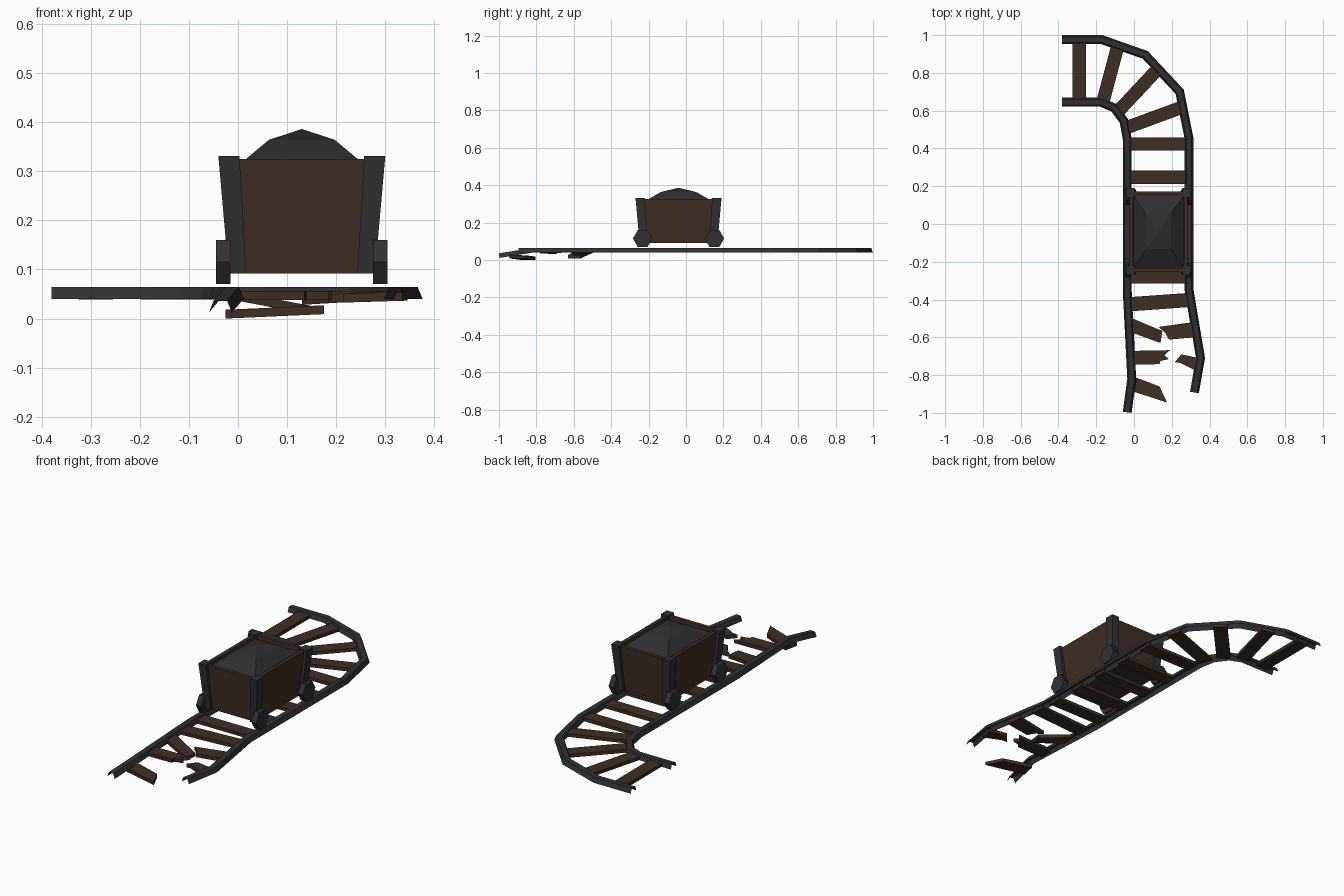
import bpy
from mathutils import Vector

if "Cube" in bpy.data.objects:
    bpy.data.objects.remove(bpy.data.objects["Cube"])


def mat(name, rgb):
    m = bpy.data.materials.new(name)
    m.diffuse_color = (*rgb, 1)
    m.use_nodes = True
    m.node_tree.nodes["Principled BSDF"].inputs["Base Color"].default_value = m.diffuse_color
    return m


WOOD = mat("dark wood", (0.048, 0.027, 0.017))
METAL = mat("dark iron", (0.029, 0.030, 0.031))
COAL = mat("coal", (0.028, 0.028, 0.029))


def make(name, verts, faces, material):
    me = bpy.data.meshes.new(name)
    me.from_pydata([tuple(v) for v in verts], [], faces)
    me.materials.append(material)
    ob = bpy.data.objects.new(name, me)
    bpy.context.collection.objects.link(ob)
    return ob


def prism(name, lower, upper, material):
    """Solid between two matching counter-clockwise rings."""
    n = len(lower)
    faces = [list(range(n))[::-1], list(range(n, 2 * n))]
    faces += [[i, (i + 1) % n, n + (i + 1) % n, n + i] for i in range(n)]
    return make(name, lower + upper, faces, material)


def rect(cx, cy, hx, hy, z):
    return [(cx - hx, cy - hy, z), (cx + hx, cy - hy, z), (cx + hx, cy + hy, z), (cx - hx, cy + hy, z)]


# Rails: an inverted open channel swept with mitred corners
PROFILE = [(-0.0235, -0.024), (-0.014, 0), (0.014, 0), (0.0235, -0.024)]


def rail(name, path):
    pts = [Vector(p) for p in path]
    verts, faces = [], []
    for i, p in enumerate(pts):
        a = (p - pts[max(i - 1, 0)]).xy
        b = (pts[min(i + 1, len(pts) - 1)] - p).xy
        a, b = (a if a.length else b).normalized(), (b if b.length else a).normalized()
        t = (a + b).normalized()
        side = Vector((t.y, -t.x, 0)) / max(t.dot(a), 0.5)
        verts += [p + side * s + Vector((0, 0, h)) for s, h in PROFILE]
        if i:
            k = 4 * i
            faces += [(k - 4 + j, k + j, k + j + 1, k - 3 + j) for j in range(3)]
    return make(name, verts, faces, METAL)


Z = 0.064
rail("inner_rail", [(-0.38, 0.645, Z), (-0.175, 0.645, Z), (-0.105, 0.615, Z), (-0.053, 0.545, Z),
                    (-0.036, 0.45, Z), (-0.036, -0.35, Z), (-0.012, -0.82, Z), (-0.036, -0.997, 0.036)])
rail("outer_rail", [(-0.38, 0.976, Z), (-0.17, 0.976, Z), (0.06, 0.895, Z), (0.242, 0.7, Z),
                    (0.291, 0.455, Z), (0.291, -0.345, Z), (0.352, -0.71, Z), (0.32, -0.892, Z)])


# Sleepers: planks given by their two ends
def sleeper(name, x1, y1, x2, y2, w=0.07):
    a, b = Vector((x1, y1, 0)), Vector((x2, y2, 0))
    d = (b - a).normalized()
    s = Vector((-d.y, d.x, 0)) * w / 2
    ring = [a - s, b - s, b + s, a + s]
    prism(name, [p + Vector((0, 0, 0.039)) for p in ring], [p + Vector((0, 0, 0.056)) for p in ring], WOOD)


for i in range(5):
    sleeper(f"sleeper_{i}", -0.03, 0.424 - 0.176 * i, 0.285, 0.424 - 0.176 * i)
sleeper("tilted_sleeper", -0.025, -0.425, 0.295, -0.402, 0.075)
sleeper("curve_sleeper_1", -0.29, 0.645, -0.29, 0.97)
sleeper("curve_sleeper_2", -0.165, 0.645, -0.085, 0.945)
sleeper("curve_sleeper_3", -0.085, 0.595, 0.13, 0.825)
sleeper("curve_sleeper_4", -0.04, 0.51, 0.265, 0.622)


# Broken sleepers: jagged outlines on a tilted plane
def shard(name, outline, z0, slope):
    lo = [(x, y, z0 + slope * x) for x, y in outline]
    prism(name, lo, [(x, y, z + 0.018) for x, y, z in lo], WOOD)


shard("broken_sleeper_1", [(-0.025, -0.57), (0.14, -0.63), (0.15, -0.565), (0.11, -0.55), (-0.02, -0.495)],
      0.036, -0.19)
shard("broken_sleeper_2", [(0.185, -0.612), (0.32, -0.6), (0.31, -0.52), (0.13, -0.545), (0.165, -0.575)],
      0.02, 0.06)
shard("broken_sleeper_3", [(-0.02, -0.745), (0.135, -0.742), (0.14, -0.725), (0.185, -0.715), (0.16, -0.695),
                           (0.19, -0.668), (-0.02, -0.672)], 0.038, 0)
shard("broken_sleeper_4", [(0.245, -0.735), (0.335, -0.78), (0.345, -0.71), (0.25, -0.69), (0.215, -0.733)],
      0.026, 0.03)
shard("broken_sleeper_5", [(-0.025, -0.88), (0.175, -0.945), (0.135, -0.86), (-0.01, -0.805)], 0.001, 0.045)

# Cart body: flared box with a recessed top
CX, CY = 0.13, -0.04
rings = [(0.135, 0.195, 0.092), (0.154, 0.213, 0.325), (0.135, 0.194, 0.325), (0.133, 0.192, 0.3)]
verts = [v for hx, hy, z in rings for v in rect(CX, CY, hx, hy, z)]
faces = [(3, 2, 1, 0), (12, 13, 14, 15)]
faces += [(4 * r + i, 4 * r + (i + 1) % 4, 4 * r + 4 + (i + 1) % 4, 4 * r + 4 + i)
          for r in range(3) for i in range(4)]
make("cart_body", verts, faces, WOOD)

# Coal heap: two-tier pyramid
verts = rect(CX, CY, 0.134, 0.193, 0.308) + rect(CX, CY, 0.067, 0.093, 0.364) + [(CX, CY, 0.386)]
faces = [(3, 2, 1, 0)] + [(i, (i + 1) % 4, 4 + (i + 1) % 4, 4 + i) for i in range(4)]
faces += [(4 + i, 4 + (i + 1) % 4, 8) for i in range(4)]
make("coal_heap", verts, faces, COAL)

# Corner posts and hexagonal wheels
HEX = [(0.052, 0), (0.026, 0.045), (-0.026, 0.045), (-0.052, 0), (-0.026, -0.045), (0.026, -0.045)]
for sx, side in ((-1, "left"), (1, "right")):
    for sy, end in ((-1, "front"), (1, "back")):
        prism(f"{end}_{side}_post",
              rect(CX + sx * 0.131, CY + sy * 0.186, 0.018, 0.022, 0.092),
              rect(CX + sx * 0.1485, CY + sy * 0.205, 0.0215, 0.025, 0.331), METAL)
        wy = CY + sy * 0.192
        xs = (CX + sx * 0.16 - 0.0145, CX + sx * 0.16 + 0.0145)
        prism(f"{end}_{side}_wheel", *[[(x, wy + y, 0.115 + z) for y, z in HEX] for x in xs], METAL)
